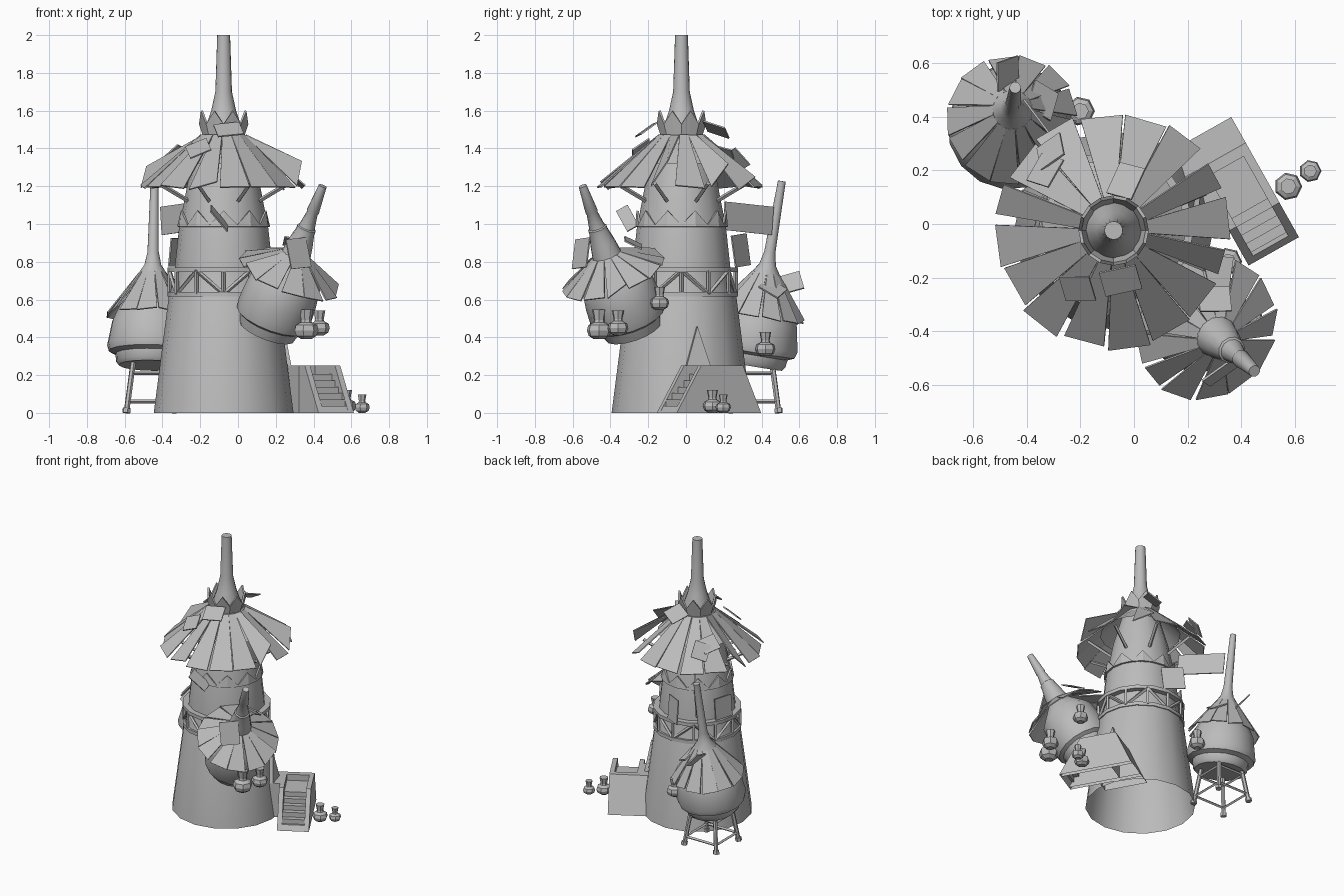
import bpy, bmesh, random
from math import sin, cos, pi, radians
from mathutils import Vector as V, Matrix

random.seed(4)
if "Cube" in bpy.data.objects:
    bpy.data.objects.remove(bpy.data.objects["Cube"])

grey = bpy.data.materials.new("plain_grey")
grey.use_nodes = True
grey.diffuse_color = (0.5, 0.5, 0.5, 1)
grey.node_tree.nodes["Principled BSDF"].inputs["Base Color"].default_value = (0.5, 0.5, 0.5, 1)


def finish(name, bm, M=Matrix(), smooth=False, thick=0):
    bmesh.ops.recalc_face_normals(bm, faces=bm.faces)
    me = bpy.data.meshes.new(name)
    bm.to_mesh(me)
    bm.free()
    me.transform(M)
    me.materials.append(grey)
    ob = bpy.data.objects.new(name, me)
    bpy.context.scene.collection.objects.link(ob)
    if thick:
        mod = ob.modifiers.new("thickness", "SOLIDIFY")
        mod.thickness, mod.offset = thick, 0
    if smooth:
        bpy.ops.object.select_all(action="DESELECT")
        ob.select_set(True)
        bpy.context.view_layer.objects.active = ob
        bpy.ops.object.shade_smooth_by_angle(angle=radians(35))


def polar(r, a, z):
    return V((r * cos(a), r * sin(a), z))


def lathe(name, profile, n, M=Matrix(), smooth=True, base=True):
    bm = bmesh.new()
    rings = [[bm.verts.new(polar(r, 2 * pi * i / n, z)) for i in range(n)] for r, z in profile]
    for lo, hi in zip(rings, rings[1:]):
        for i in range(n):
            j = (i + 1) % n
            bm.faces.new((lo[i], lo[j], hi[j], hi[i]))
    if base:
        bm.faces.new(rings[0])
    bm.faces.new(rings[-1])
    finish(name, bm, M, smooth)


def skirt(name, M, r0, z0, r1, z1, n, twists, thick=0.007):
    # ring of separate wedge planks; twists gives the loose ones, in degrees
    bm = bmesh.new()
    for i in range(n):
        a = 2 * pi * (i + 0.3) / n + random.uniform(-.02, .02)
        roll = radians(twists.get(i, random.uniform(-7, 7)))
        out, flat = polar(1, a, 0), polar(1, a + pi / 2, 0)
        side = flat * cos(roll) + V((0, 0, sin(roll)))
        long = random.uniform(.98, 1.04)
        w0, w1 = pi * r0 / n, pi * r1 / n * .95
        a0 = out * r0 + V((0, 0, z0))
        a1 = out * r1 * long + V((0, 0, z1 + r1 * .25 * sin(roll) ** 2))
        quad = [a0 - flat * w0, a1 - side * w1, a1 + side * w1, a0 + flat * w0]
        bm.faces.new([bm.verts.new(p) for p in quad])
    finish(name, bm, M, thick=thick)


def crown(name, r0, r1, z0, z1, z2, n, M):
    # band with a zigzag upper edge
    bm = bmesh.new()
    m = 2 * n
    lo = [bm.verts.new(polar(r0, 2 * pi * i / m, z0)) for i in range(m)]
    hi = [bm.verts.new(polar(r1, 2 * pi * i / m, z2 if i % 2 else z1)) for i in range(m)]
    for i in range(m):
        j = (i + 1) % m
        bm.faces.new((lo[i], lo[j], hi[j], hi[i]))
    finish(name, bm, M, thick=0.012)


def bars(name, pairs, w, M=Matrix(), n=4):
    bm = bmesh.new()
    for p, q in pairs:
        B = Matrix.Translation((p + q) / 2) @ (q - p).to_track_quat("Z", "Y").to_matrix().to_4x4()
        bmesh.ops.create_cone(bm, cap_ends=True, segments=n, radius1=w, radius2=w,
                              depth=(q - p).length, matrix=B)
    finish(name, bm, M)


def plate(name, loc, normal, spin, w, h):
    Q = V(normal).to_track_quat("Z", "Y").to_matrix().to_4x4()
    bm = bmesh.new()
    bmesh.ops.create_grid(bm, x_segments=1, y_segments=1, size=0.5)
    S = Matrix.Diagonal((w, h, 1, 1))
    finish(name, bm, Matrix.Translation(loc) @ Q @ Matrix.Rotation(radians(spin), 4, "Z") @ S, thick=0.008)


def prism(name, outline, s0, s1, M):
    # outline in (t, z) extruded along s; the first edge is the open underside
    bm = bmesh.new()
    a = [bm.verts.new((t, s0, z)) for t, z in outline]
    b = [bm.verts.new((t, s1, z)) for t, z in outline]
    bm.faces.new(a)
    bm.faces.new(b)
    for i in range(1, len(a)):
        j = (i + 1) % len(a)
        bm.faces.new((a[i], a[j], b[j], b[i]))
    finish(name, bm, M)


def jar(name, loc, k=1):
    prof = [(.022, 0), (.044, .014), (.052, .036), (.046, .058), (.024, .07), (.022, .08), (.03, .122)]
    lathe(name, [(r * k, z * k) for r, z in prof], 7, Matrix.Translation(loc), False)


# main tower
T = Matrix.Translation((-.076, -.024, 0))
lathe("main_tower", [(.37, 0), (.29, .62), (.262, .7), (.258, .78), (.236, .98), (.19, 1.22), (.12, 1.47)],
      16, T, base=False)
lathe("main_chimney", [(.11, 1.44), (.1, 1.5), (.066, 1.6), (.044, 1.7), (.034, 2)], 16, T)
crown("chimney_crown", .1, .125, 1.455, 1.53, 1.6, 8, T)
crown("zigzag_band", .24, .232, .985, .995, 1.07, 10, T)

# truss gallery
for nm, z in (("lower", .615), ("upper", .745)):
    lathe(nm + "_gallery_ring", [(.26, z), (.298, z), (.298, z + .025), (.26, z + .025)], 16, T)
N = 12
truss = []
for i in range(N):
    a, b = 2 * pi * i / N, 2 * pi * (i + 1) / N
    truss.append((polar(.287, a, .63), polar(.287, a, .755)))
    truss.append((polar(.287, a, .63 if i % 2 else .755), polar(.287, b, .755 if i % 2 else .63)))
bars("gallery_truss", truss, .011, T)

# main roof
skirt("main_roof_planks", T, .12, 1.47, .425, 1.195, 16, {1: 50, 2: 25, 7: -45, 11: 15, 15: 55})
lathe("main_roof_core", [(.27, 1.32), (.1, 1.475)], 16, T, base=False)
bars("roof_struts", [(polar(.18, a, 1.11), polar(.37, a, 1.215))
                     for a in (2 * pi * (i + .5) / 8 for i in range(8))], .012, T)
for x, y, z, spin, w in ((-.03, .16, 1.5, 30, .13), (-.33, .2, 1.37, 20, .12), (-.31, .27, 1.34, 65, .12),
                         (-.21, -.24, 1.4, 35, .12), (-.05, -.21, 1.5, 10, .14)):
    plate("loose_roof_shingle", (x, y, z), (x + .076 + random.uniform(-.2, .2), y, .3), spin, w, .11)

# boards standing off the tower walls
plate("back_board", (-.31, .33, 1.03), (.8, .6, 0), -5, .32, .15)
plate("front_board", (-.1, -.31, 1.03), (.8, -.3, .5), 35, .07, .15)
plate("back_wall_board", (-.1, .29, .86), (.5, .8, .1), 5, .15, .17)
plate("side_wall_board", (-.34, .05, .85), (-1, .3, .1), 0, .14, .15)

# tilted side turret
A = V((.34, -.31, .886)).normalized()
P = Matrix.Translation((.21, -.33, .58)) @ A.to_track_quat("Z", "Y").to_matrix().to_4x4()
lathe("turret_body", [(.155, -.165), (.165, -.13), (.17, -.11), (.195, -.095), (.203, -.05), (.2, .03),
                      (.185, .15), (.08, .28)], 16, P)
lathe("turret_chimney", [(.085, .26), (.068, .36), (.052, .43), (.052, .45), (.044, .455), (.03, .54),
                         (.034, .55), (.022, .7)], 12, P)
skirt("turret_roof_planks", P, .075, .29, .27, .165, 13, {2: 15, 6: -20, 11: 20})
plate("turret_loose_shingle", (.32, -.555, .845), (.55, -.8, .2), 5, .13, .16)
plate("turret_back_shingle", (.3, -.28, .9), (.2, .5, 1), 25, .12, .1)
jar("hanging_jar", (.36, -.46, .39), 1.28)
jar("hanging_jar", (.43, -.36, .41), 1.08)
jar("hanging_jar", (.35, -.14, .545), 1.0)

# rear hut on a stand
H = Matrix.Translation((-.46, .355, .33)) @ V((.02, .17, 1)).to_track_quat("Z", "Y").to_matrix().to_4x4()
lathe("hut_body", [(.17, -.08), (.185, -.06), (.19, -.02), (.225, -.005), (.235, .03), (.21, .16), (.15, .29),
                   (.085, .4), (.045, .46), (.03, .53), (.021, .91)], 16, H)
skirt("hut_roof_planks", H, .07, .415, .235, .185, 13, {1: 20, 5: -20, 9: 15})
for loc, nrm, spin in (((-.47, .56, .69), (.75, -.15, .6), 20), ((-.34, .46, .66), (.6, .3, .8), 40),
                       ((-.59, .38, .61), (-.8, .1, .7), 0)):
    plate("hut_loose_shingle", loc, nrm, spin, .11, .12)
jar("hut_jar", (-.2, .42, .3), 1.05)
S = Matrix.Translation((-.46, .36, 0))
angles = [pi * i / 2 + pi / 4 for i in range(5)]
bars("stand_legs", [(polar(.185, a, 0), polar(.13, a, .29)) for a in angles[:4]], .015, S, 6)
bars("stand_feet", [(polar(.186, a, 0), polar(.182, a, .025)) for a in angles[:4]], .022, S, 6)
bars("stand_rails", [(polar(r, a, z), polar(r, b, z)) for r, z in ((.175, .06), (.146, .21))
                     for a, b in zip(angles, angles[1:])], .01, S)

# entrance stairs running along the tower wall, sloped at both ends
d, n = V((.49, -.87, 0)).normalized(), V((-.87, -.49, 0)).normalized()
E = Matrix((d, n, (0, 0, 1))).transposed().to_4x4()
E.translation = (.362, .398, 0)
wall = [(0, 0), (.513, 0), (.365, .25), (.11, .25)]
prism("outer_stair_wall", wall, 0, .032, E)
prism("inner_stair_wall", wall, .183, .215, E)
prism("stair_end_wall", [(0, 0), (.15, 0), (.15, .25), (.11, .25)], .032, .183, E)
steps = [(.15, 0), (.513, 0), (.49, .036)]
for i in range(5):
    t = .475 - .036 * i
    steps += [(t, .034 * i + .036), (t, .034 * (i + 1) + .036)]
steps.append((.15, .206))
prism("stair_steps", steps, .032, .183, E)
prism("doorway_landing", [(0, 0), (.3, 0), (.3, .25), (.11, .25)], .215, .31, E)

# pointed doorway
D = T @ Matrix.Rotation(radians(15), 4, "Z") @ Matrix.Translation((.35, 0, .25)) @ Matrix.Rotation(radians(-7), 4, "Y")
D = D @ Matrix.Rotation(pi / 2, 4, "Z")
prism("pointed_doorway", [(-.065, 0), (.065, 0), (0, .21)], -.004, .05, D)

# jars by the stairs
jar("ground_jar", (.574, .14, 0))
jar("ground_jar", (.656, .197, 0), .8)
